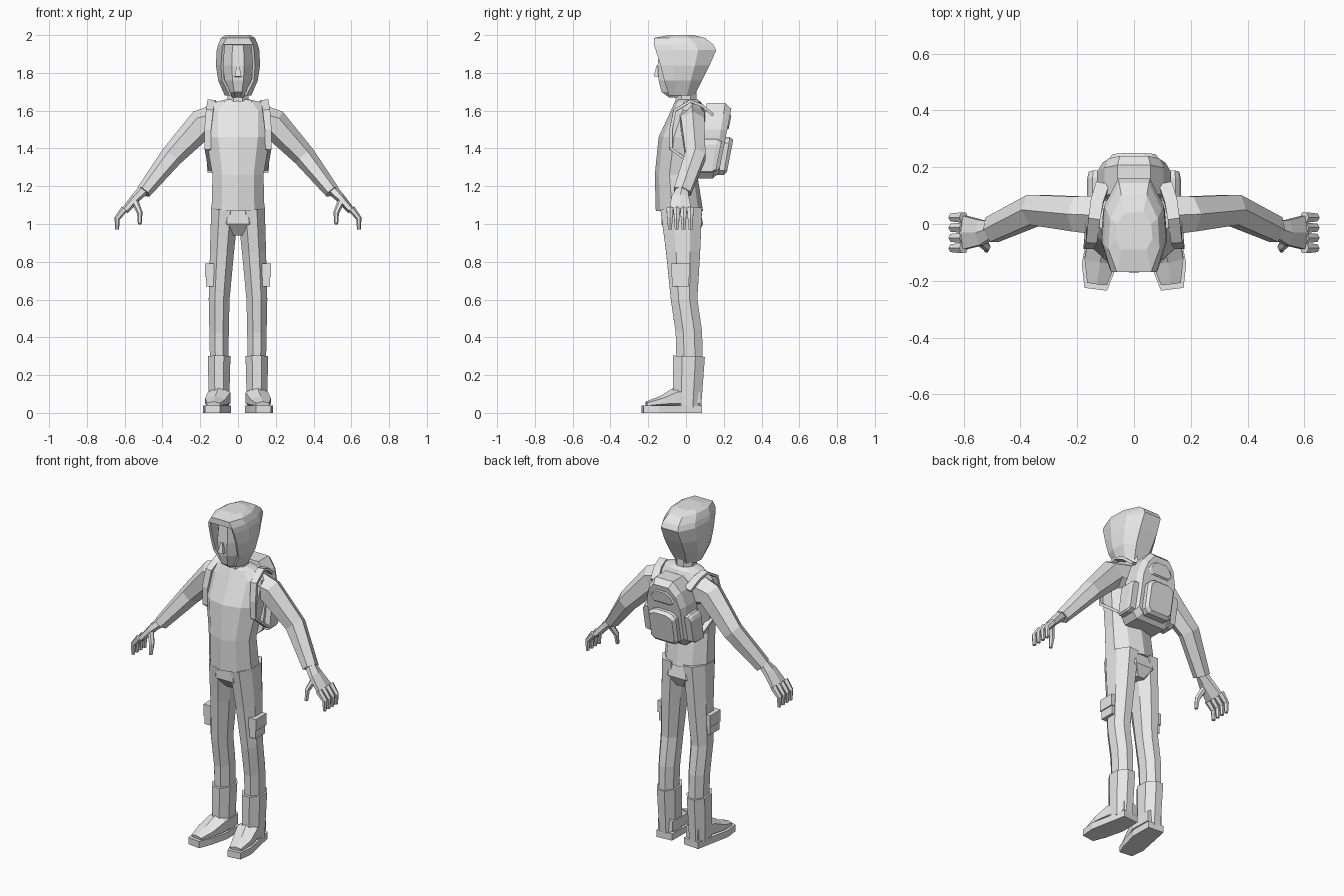
import bpy, bmesh, math
from mathutils import Vector

default_cube = bpy.data.objects.get("Cube")
if default_cube:
    bpy.data.objects.remove(default_cube)

grey = bpy.data.materials.new("plain_grey")
grey.use_nodes = True
grey.diffuse_color = (0.8, 0.8, 0.8, 1)
grey.node_tree.nodes["Principled BSDF"].inputs["Base Color"].default_value = grey.diffuse_color

SIDEWAYS = Vector((1, 0, 0))
DEPTHWAYS = Vector((0, 1, 0))


def loft(name, rings, open_front_until=0):
    """Skin equal-length point rings; the closing column may stay open low down."""
    bm = bmesh.new()
    rows = [[bm.verts.new(point) for point in ring] for ring in rings]
    count = len(rows[0])
    for level, (lower, upper) in enumerate(zip(rows, rows[1:])):
        columns = count - 1 if level < open_front_until else count
        for j in range(columns):
            k = (j + 1) % count
            bm.faces.new((lower[j], lower[k], upper[k], upper[j]))
    if not open_front_until:
        bm.faces.new(rows[0])
    bm.faces.new(rows[-1])
    bmesh.ops.recalc_face_normals(bm, faces=bm.faces)
    mesh = bpy.data.meshes.new(name)
    bm.to_mesh(mesh)
    bm.free()
    mesh.materials.append(grey)
    part = bpy.data.objects.new(name, mesh)
    bpy.context.collection.objects.link(part)
    return part


def pair(name, rings):
    """The same loft on the model's left (+x) and right (-x)."""
    loft("left_" + name, rings)
    loft("right_" + name, [[(-x, y, z) for x, y, z in ring] for ring in rings])


def polygon(sides):
    """Regular polygon stretched to fill the square from -1 to 1."""
    angles = [(2 * j + 1) * math.pi / sides for j in range(sides)]
    widest = max(math.cos(a) for a in angles)
    tallest = max(math.sin(a) for a in angles)
    return [(math.cos(a) / widest, math.sin(a) / tallest) for a in angles]


def stack(rows, sides=8):
    """Level rings from rows of height, half width, front and back."""
    return [[(u * half, (front + back + v * (back - front)) / 2, height)
             for u, v in polygon(sides)]
            for height, half, front, back in rows]


def size_along(sizes, fraction):
    """Blend a list of (half width, half thickness) along a path."""
    place = fraction * (len(sizes) - 1)
    index = min(int(place), len(sizes) - 2)
    return Vector(sizes[index]).lerp(Vector(sizes[index + 1]), place - index)


def tube(path, sizes, sides=6, across=DEPTHWAYS):
    """Rings square to a path, with blended sizes."""
    points = [Vector(point) for point in path]
    last = len(points) - 1
    rings = []
    for i, centre in enumerate(points):
        along = (points[min(i + 1, last)] - points[max(i - 1, 0)]).normalized()
        wide = (across - along * across.dot(along)).normalized()
        thick = along.cross(wide)
        half_width, half_thickness = size_along(sizes, i / last)
        rings.append([centre + wide * u * half_width + thick * v * half_thickness
                      for u, v in polygon(sides)])
    return rings


def mirrored(half):
    return half + [(-x, other) for x, other in reversed(half)]


def pouch(half, bottom, top, shoulder, front, back, centre=0):
    """Arched outline pushed back to a chamfered rear, leaning with height."""
    foot = half / 4
    outline = mirrored([(half - foot, bottom), (half, bottom + foot),
                        (half, top - shoulder), (half * .8, top - shoulder * .4),
                        (half * .45, top)])
    middle = (bottom + top) / 2
    chamfer = (back - front) / 4
    return [[(centre + x * shrink, y + (z - 1.4) / 6, middle + (z - middle) * shrink)
             for x, z in outline]
            for y, shrink in ((front, 1), (back - chamfer, 1), (back, .85))]


# Jacket body and sleeves
loft("jacket", stack([
    (1.07, .14, -.16, .09), (1.26, .135, -.165, .06), (1.46, .17, -.145, .09),
    (1.6, .17, -.08, .1), (1.645, .12, -.06, .08), (1.66, .06, -.05, .06)], 10))
pair("sleeve", tube(
    [(.1, .03, 1.54), (.19, .035, 1.53), (.35, .05, 1.36), (.5, -.02, 1.17)],
    [(.07, .1), (.045, .04)]))

# Hands with four fingers and a thumb
pair("palm", tube([(.5, -.02, 1.18), (.54, -.03, 1.14), (.6, -.03, 1.07)],
                  [(.03, .03), (.06, .02)]))
TAPER = [(.018, .02), (.01, .01)]
for step, finger in enumerate(("index", "middle", "ring", "little")):
    y = -.085 + step * .036
    pair(finger + "_finger", tube([(.6, y, 1.08), (.64, y, 1.03), (.64, y, .97)], TAPER))
pair("thumb", tube([(.55, -.05, 1.13), (.52, -.08, 1.06), (.52, -.09, 1)], TAPER))

# Trousers
loft("trouser_seat", stack([
    (.94, .05, -.08, .06), (1, .14, -.13, .09), (1.1, .13, -.13, .07)]))
pair("trouser_leg", tube(
    [(.07, -.025, 1.08), (.085, -.015, .85), (.1, -.01, .6), (.1, .015, .43), (.1, .02, .25)],
    [(.072, .11), (.055, .07), (.048, .07)], 8, SIDEWAYS))

# Thigh pockets with a flap
for name, bottom, top, size in (("thigh_pocket", .67, .75, (.02, .045)),
                                ("pocket_flap", .72, .79, (.026, .05))):
    pair(name, tube([(.15, -.03, bottom), (.15, -.03, top)], [size, size], 4, SIDEWAYS))

# Boots, toes turned out
pair("boot_shaft", tube([(.1, .015, .3), (.1, .005, .03)],
                        [(.06, .085), (.053, .075)], 8, SIDEWAYS))
pair("boot_sole", tube(
    [(.09, .08, .02), (.1, -.04, .02), (.125, -.15, .02), (.135, -.23, .02)],
    [(.05, .02), (.063, .02), (.06, .02), (.04, .02)], 4, SIDEWAYS))
pair("boot_foot", tube(
    [(.09, .07, .08), (.1, -.05, .08), (.12, -.13, .06), (.13, -.21, .045)],
    [(.045, .06), (.06, .06), (.055, .03), (.035, .015)], 6, SIDEWAYS))

# Neck, face and nose
loft("neck", tube([(0, 0, 1.62), (0, 0, 1.75)],
                  [(.055, .055), (.055, .055)], 8, SIDEWAYS))
loft("face", stack([
    (1.67, .03, -.09, .03), (1.7, .05, -.13, .04), (1.76, .07, -.145, .05),
    (1.84, .08, -.15, .08), (1.95, .07, -.14, .08)]))
loft("nose", tube([(0, -.15, 1.84), (0, -.155, 1.78)],
                  [(.006, .006), (.018, .016)], 4, SIDEWAYS))


# Hood, open around the face
def hood_ring(height, opening, half, front, back):
    depth = back - front
    outline = mirrored([(opening, front), (half, front + depth * .3),
                        (half * .93, front + depth * .7), (half / 2, back)])
    return [(x, y, height) for x, y in outline]


hood = loft("hood", [hood_ring(*row) for row in (
    (1.68, .045, .07, -.09, .045), (1.76, .085, .105, -.115, .085),
    (1.84, .09, .117, -.135, .125), (1.92, .085, .113, -.16, .16),
    (1.95, .08, .105, -.17, .145), (1.985, .06, .09, -.17, .1),
    (2, .045, .065, -.09, .04))], open_front_until=4)
cloth = hood.modifiers.new("cloth", "SOLIDIFY")
cloth.thickness = .014
cloth.offset = -1

# Backpack with pockets
loft("backpack", pouch(.13, 1.24, 1.64, .14, .07, .2))
loft("pack_lower_pocket", pouch(.09, 1.26, 1.46, .03, .17, .24))
loft("pack_upper_pocket", pouch(.08, 1.5, 1.58, .05, .18, .21))
pair("pack_side_pocket", pouch(.035, 1.27, 1.45, .03, .085, .18, centre=.13))

# Shoulder straps
pair("pack_strap", tube(
    [(.11, .14, 1.58), (.13, .08, 1.63), (.14, .02, 1.65), (.15, -.06, 1.6),
     (.16, -.08, 1.5), (.16, -.08, 1.4), (.14, .08, 1.28)],
    [(.024, .008), (.015, .008)], 4, SIDEWAYS))
